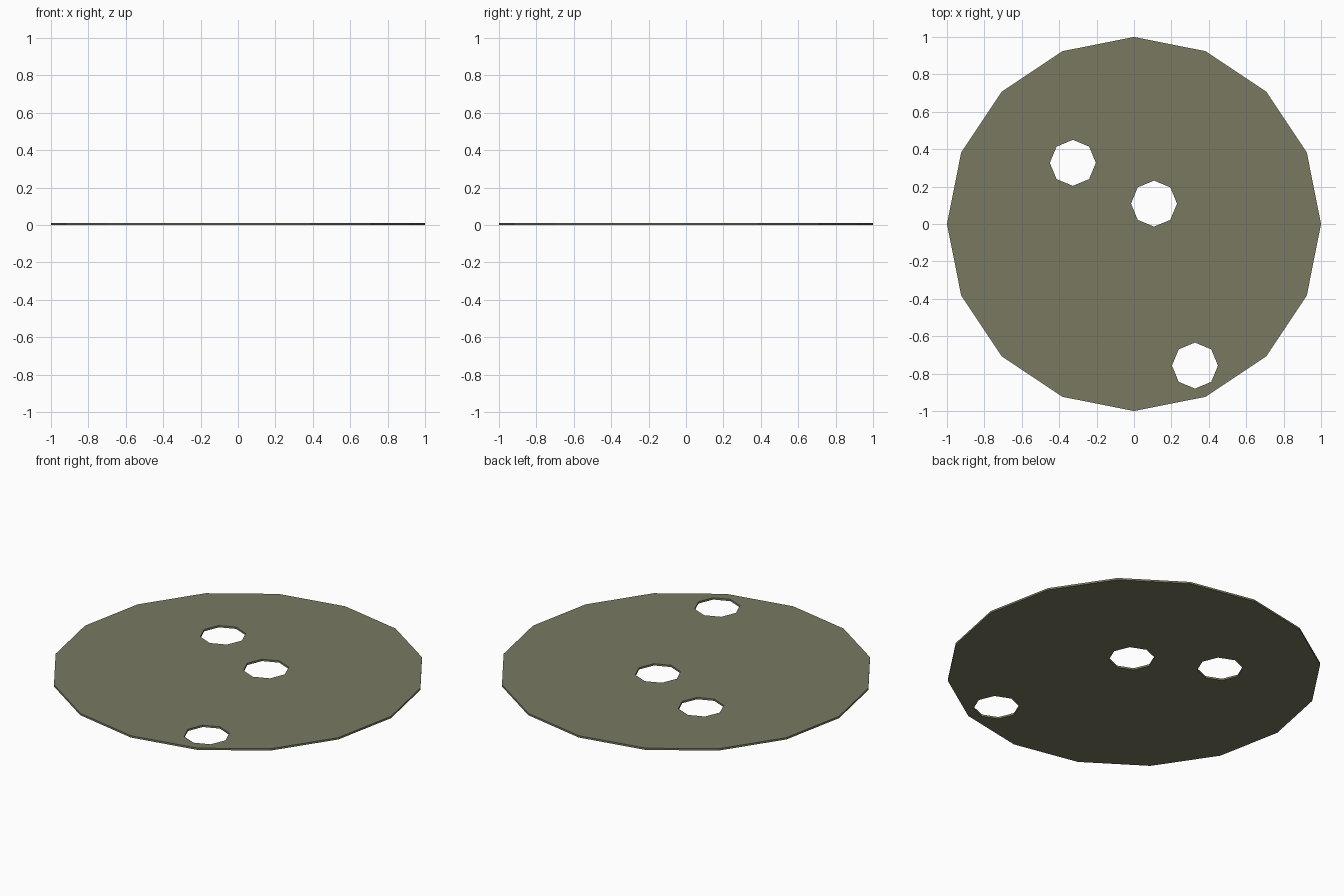
import bpy
from math import pi

if "Cube" in bpy.data.objects:
    bpy.data.objects.remove(bpy.data.objects["Cube"])

THICK = 0.011
HOLE_R = 0.123
HOLES = [(-0.327, 0.327), (0.107, 0.109), (0.326, -0.757)]


def prism(name, sides, radius, depth, x=0, y=0):
    bpy.ops.mesh.primitive_cylinder_add(
        vertices=sides, radius=radius, depth=depth, location=(x, y, THICK / 2))
    obj = bpy.context.object
    obj.name = name
    return obj


# Thin sixteen-sided plate
disc = prism("perforated_disc", 16, 1.0, THICK)
mat = bpy.data.materials.new("olive_grey")
mat.diffuse_color = (0.19, 0.19, 0.12, 1)
mat.use_nodes = True
mat.node_tree.nodes["Principled BSDF"].inputs["Base Color"].default_value = mat.diffuse_color
disc.data.materials.append(mat)

# Eight-sided through holes
for i, (x, y) in enumerate(HOLES):
    cutter = prism(f"hole_cutter_{i}", 8, HOLE_R, 0.2, x, y)
    cutter.hide_render = True
    cut = disc.modifiers.new("hole", 'BOOLEAN')
    cut.operation = 'DIFFERENCE'
    cut.solver = 'EXACT'
    cut.object = cutter
    bpy.context.view_layer.objects.active = disc
    bpy.ops.object.modifier_apply(modifier=cut.name)
    bpy.data.objects.remove(cutter)
